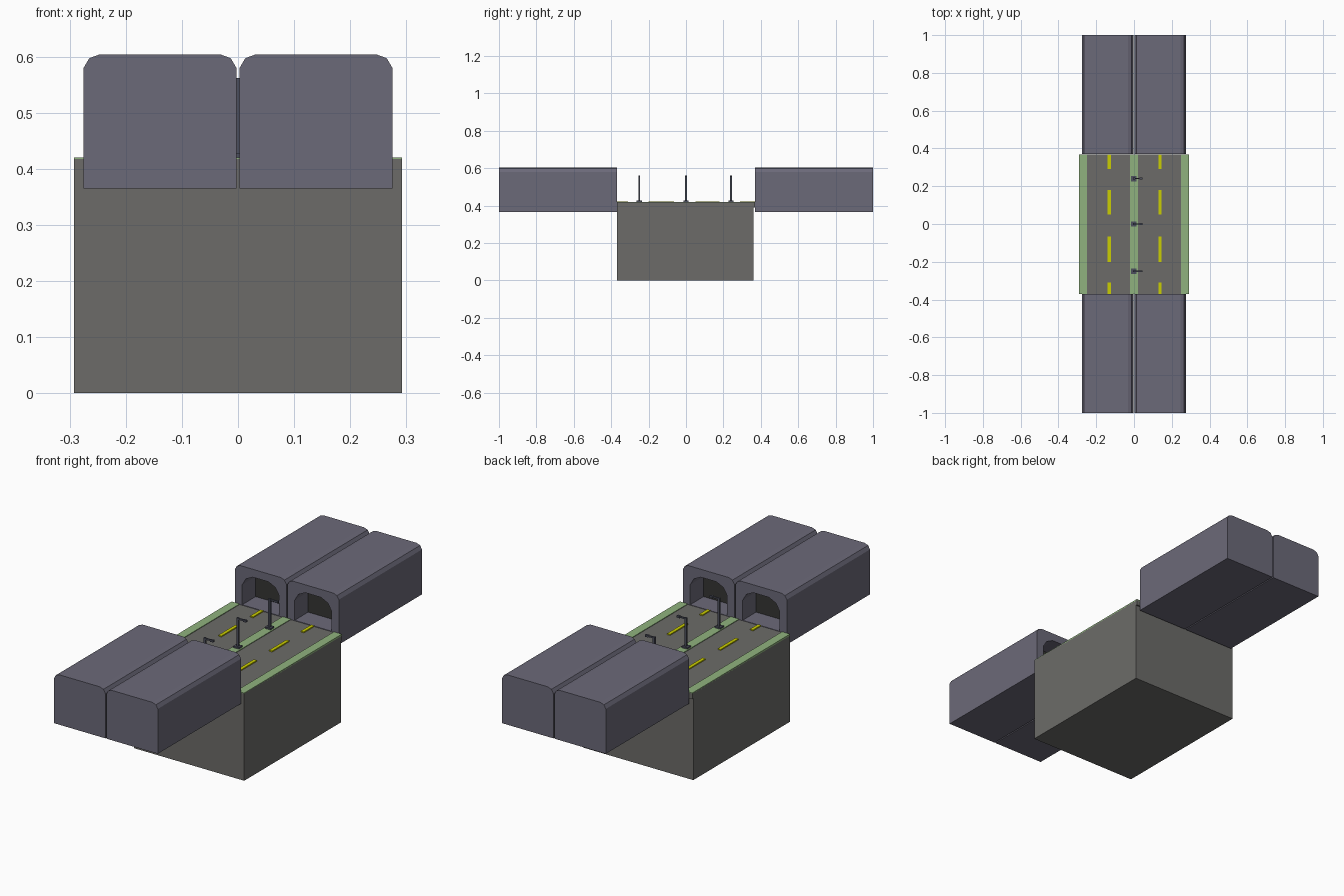
import bpy, bmesh

if "Cube" in bpy.data.objects:
    bpy.data.objects.remove(bpy.data.objects["Cube"])


def material(name, rgb):
    m = bpy.data.materials.new(name)
    m.diffuse_color = (*rgb, 1)
    m.use_nodes = True
    m.node_tree.nodes["Principled BSDF"].inputs["Base Color"].default_value = m.diffuse_color
    return m


CONCRETE = material("concrete", (0.15, 0.148, 0.14))
TUNNEL = material("tunnel_wall", (0.148, 0.142, 0.19))
GRASS = material("grass", (0.28, 0.45, 0.21))
YELLOW = material("lane_yellow", (0.6, 0.62, 0.0))
METAL = material("lamp_metal", (0.075, 0.08, 0.11))
DARK = material("tunnel_dark", (0.035, 0.035, 0.033))


def prism(name, profile, y0, y1, mat):
    """Extrude an x-z profile along y."""
    bm = bmesh.new()
    face = bm.faces.new([bm.verts.new((x, y0, z)) for x, z in profile])
    ext = bmesh.ops.extrude_face_region(bm, geom=[face])
    for v in ext["geom"]:
        if isinstance(v, bmesh.types.BMVert):
            v.co.y = y1
    bmesh.ops.recalc_face_normals(bm, faces=bm.faces)
    mesh = bpy.data.meshes.new(name)
    bm.to_mesh(mesh)
    bm.free()
    mesh.materials.append(mat)
    ob = bpy.data.objects.new(name, mesh)
    bpy.context.collection.objects.link(ob)
    return ob


def box(name, x0, x1, y0, y1, z0, z1, mat):
    return prism(name, [(x0, z0), (x1, z0), (x1, z1), (x0, z1)], y0, y1, mat)


def symmetric(cx, half):
    """Mirror a right-hand half profile about x = cx."""
    return [(cx + x, z) for x, z in half] + [(cx - x, z) for x, z in reversed(half)]


# Ground block and road surface
box("base_block", -0.292, 0.292, -0.37, 0.362, 0, 0.39, CONCRETE)
box("road_slab", -0.292, 0.292, -0.37, 0.369, 0.39, 0.417, CONCRETE)

# Grass verges and median
for name, x0, x1 in (("left_verge", -0.292, -0.25), ("median", -0.022, 0.022),
                     ("right_verge", 0.25, 0.292)):
    box(name, x0, x1, -0.37, 0.369, 0.412, 0.42, GRASS)

# Dashed lane lines
for cx in (-0.131, 0.138):
    for y0, y1 in ((-0.37, -0.31), (-0.2, -0.065), (0.05, 0.18), (0.29, 0.369)):
        box("lane_dash", cx - 0.008, cx + 0.008, y0, y1, 0.415, 0.422, YELLOW)

# Tunnel blocks with a recessed arched mouth facing the road
OUTER = [(0.136, 0.365), (0.136, 0.58), (0.126, 0.597), (0.107, 0.604)]
MOUTH = [(0.098, 0.419), (0.098, 0.515), (0.078, 0.548), (0.042, 0.566)]
for cx in (-0.139, 0.139):
    for s in (-1, 1):
        block = prism("tunnel", symmetric(cx, OUTER), s * 0.37, s * 1.0, TUNNEL)
        cutter = prism("mouth_cutter", symmetric(cx, MOUTH), s * 0.3, s * 0.475, TUNNEL)
        mod = block.modifiers.new("mouth", "BOOLEAN")
        mod.object, mod.operation, mod.solver = cutter, "DIFFERENCE", "EXACT"
        bpy.context.view_layer.objects.active = block
        bpy.ops.object.modifier_apply(modifier=mod.name)
        bpy.data.objects.remove(cutter)
        prism("tunnel_darkness", symmetric(cx, MOUTH), s * 0.472, s * 0.476, DARK)

# Street lamps along the median
for y in (-0.25, 0.0, 0.24):
    box("lamp_foot", -0.016, 0.014, y - 0.014, y + 0.014, 0.418, 0.427, METAL)
    box("lamp_post", -0.005, 0.005, y - 0.005, y + 0.005, 0.425, 0.562, METAL)
    box("lamp_arm", 0.004, 0.032, y - 0.003, y + 0.003, 0.554, 0.561, METAL)
    box("lamp_head", 0.03, 0.046, y - 0.005, y + 0.005, 0.552, 0.562, METAL)
